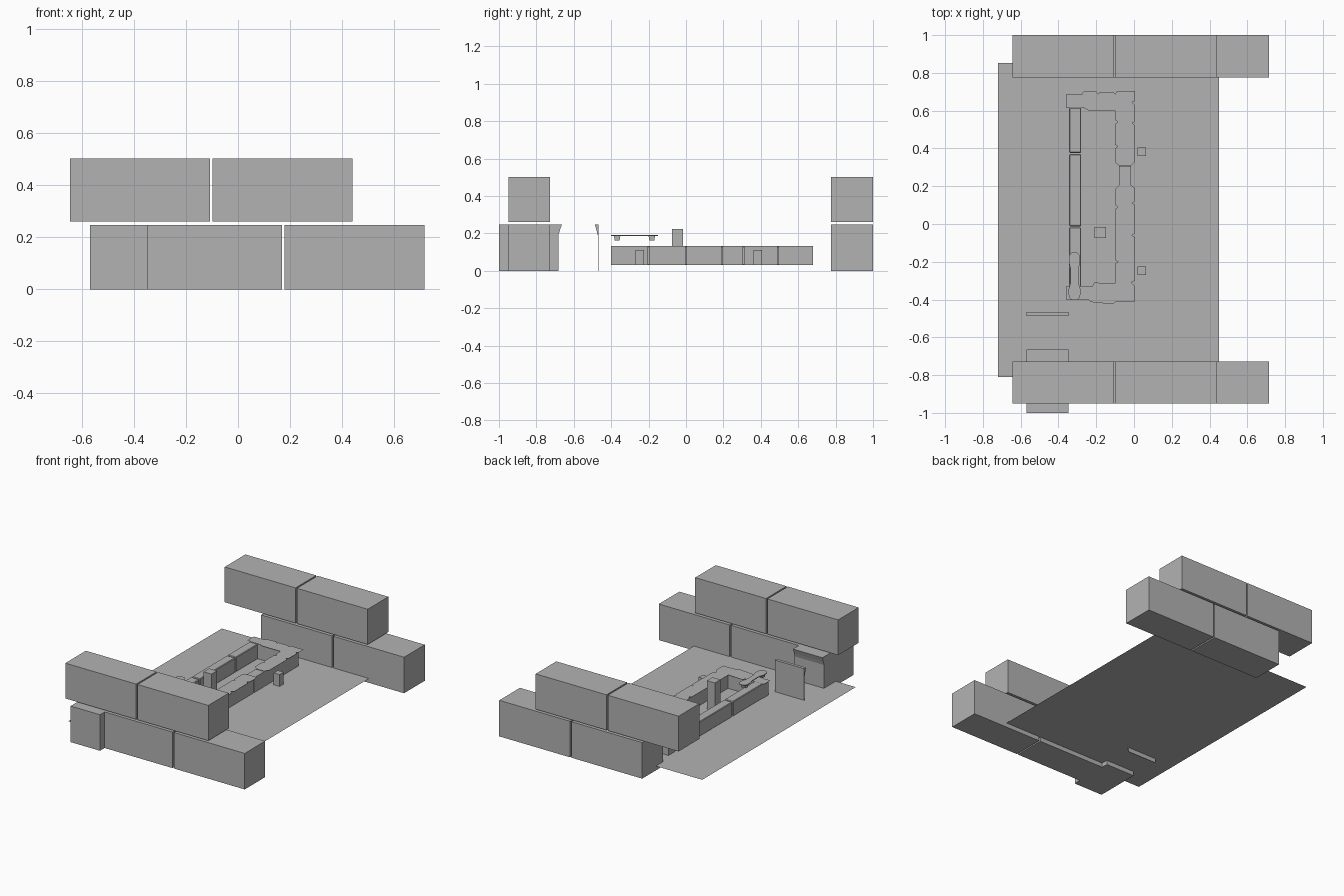
import bpy
import bmesh
import math

grey = bpy.data.materials.new("plain grey")
grey.diffuse_color = (0.45, 0.45, 0.45, 1)


def add_mesh(name, verts, faces, solid=True):
    mesh = bpy.data.meshes.new(name)
    mesh.from_pydata(verts, [], faces)
    mesh.materials.append(grey)
    if solid:
        bm = bmesh.new()
        bm.from_mesh(mesh)
        bmesh.ops.recalc_face_normals(bm, faces=bm.faces)
        bm.to_mesh(mesh)
        bm.free()
    obj = bpy.data.objects.new(name, mesh)
    bpy.context.collection.objects.link(obj)
    return obj


def prism(name, points, lo, hi, axis="z"):
    """Extrude an outline along z (points are x, y) or x (points are y, z)."""
    n = len(points)
    put = (lambda p, t: (p[0], p[1], t)) if axis == "z" else (lambda p, t: (t, p[0], p[1]))
    verts = [put(p, lo) for p in points] + [put(p, hi) for p in points]
    faces = [list(range(n))[::-1], list(range(n, 2 * n))]
    faces += [(i, (i + 1) % n, n + (i + 1) % n, n + i) for i in range(n)]
    return add_mesh(name, verts, faces)


def box(name, x0, x1, y0, y1, z0, z1):
    return prism(name, [(x0, y0), (x1, y0), (x1, y1), (x0, y1)], z0, z1)


def sheet(name, points, z):
    if sum(a[0] * b[1] - b[0] * a[1] for a, b in zip(points, points[1:] + points[:1])) < 0:
        points = points[::-1]
    return add_mesh(name, [(x, y, z) for x, y in points], [list(range(len(points)))], False)


BASE, WALL_TOP = 0.03, 0.132

# Ground sheet
sheet("ground_sheet", [(-0.72, -0.81), (0.45, -0.81), (0.45, 0.853), (-0.72, 0.853)], BASE)

# Stacked containers at both ends, upper row shifted sideways
for end, y0, y1 in (("front", -0.95, -0.728), ("back", 0.776, 1.0)):
    for level, start, z0, z1 in (("lower", -0.368, 0, 0.247), ("upper", -0.644, 0.26, 0.502)):
        for i in range(2):
            x = start + i * 0.547
            box(f"{end}_{level}_container", x, x + 0.537, y0, y1, z0, z1)

# Bunker with a flared lip, and the separate wall facing it
prism("bunker", [(-1, 0), (-0.682, 0), (-0.682, 0.19), (-0.675, 0.215),
                 (-0.664, 0.247), (-1, 0.247)], -0.569, -0.346, "x")
prism("facing_wall", [(-0.471, 0), (-0.467, 0), (-0.467, 0.247), (-0.487, 0.247),
                      (-0.478, 0.215), (-0.471, 0.19)], -0.569, -0.346, "x")

# Low walls around the ruin
for y0, y1 in ((-0.402, -0.018), (-0.012, 0.37), (0.377, 0.615)):
    wall = box("left_wall", -0.343, -0.28, y0, y1, BASE, WALL_TOP)
    bevel = wall.modifiers.new("soft_edges", "BEVEL")
    bevel.width = 0.004
    bevel.segments = 1
cuts = (-0.402, -0.2, 0, 0.192, 0.308, 0.492, 0.68)
for y0, y1 in zip(cuts, cuts[1:]):
    box("right_wall", -0.08, -0.015, y0 + 0.002, y1 - 0.002, BASE, WALL_TOP)
for y0, y1 in ((-0.402, -0.34), (0.617, 0.68)):
    box("end_wall", -0.343, -0.082, y0, y1, BASE, WALL_TOP)

# Broken slabs lying on the walls
sheet("back_slab", [
    (-0.36, 0.685), (-0.275, 0.685), (-0.27, 0.7), (-0.2, 0.703), (-0.19, 0.688),
    (-0.18, 0.7), (-0.11, 0.7), (-0.1, 0.688), (-0.09, 0.705), (0.005, 0.703),
    (0.003, 0.65), (-0.012, 0.645), (0.005, 0.63), (0.003, 0.54), (-0.01, 0.535),
    (0.005, 0.52), (0.005, 0.33), (-0.015, 0.31), (-0.08, 0.31), (-0.1, 0.325),
    (-0.1, 0.40), (-0.085, 0.41), (-0.1, 0.42), (-0.1, 0.53), (-0.085, 0.54),
    (-0.1, 0.55), (-0.1, 0.6), (-0.24, 0.6), (-0.265, 0.615), (-0.36, 0.615)], 0.136)
sheet("front_slab", [
    (-0.36, -0.33), (-0.22, -0.33), (-0.21, -0.31), (-0.1, -0.315), (-0.1, -0.21),
    (-0.085, -0.2), (-0.1, -0.19), (-0.1, 0.08), (-0.085, 0.09), (-0.1, 0.1),
    (-0.1, 0.185), (-0.08, 0.205), (-0.015, 0.205), (0.005, 0.19), (0.003, 0.12),
    (-0.01, 0.11), (0.005, 0.1), (0.005, -0.05), (-0.01, -0.06), (0.005, -0.07),
    (0.003, -0.3), (-0.015, -0.31), (0.005, -0.33), (0.005, -0.41), (-0.1, -0.413),
    (-0.11, -0.425), (-0.23, -0.413), (-0.24, -0.4), (-0.36, -0.4)], 0.136)

# Dumbbell-shaped board above the left wall, on two small feet
half = [(0.015, -0.402), (0.03, -0.385), (0.032, -0.345), (0.02, -0.31),
        (0.02, -0.24), (0.03, -0.205), (0.03, -0.17), (0.015, -0.15)]
outline = [(-0.315 + x, y) for x, y in half] + [(-0.315 - x, y) for x, y in half[::-1]]
prism("board", outline, 0.186, 0.191)
for y in (-0.368, -0.183):
    prism("board_foot", [(y - 0.017, 0.186), (y - 0.013, 0.162), (y + 0.013, 0.162),
                         (y + 0.017, 0.186)], -0.332, -0.298, "x")

# Posts
box("tall_post", -0.208, -0.148, -0.075, -0.015, BASE, 0.225)
for y in (-0.247, 0.383):
    box("short_post", 0.018, 0.063, y - 0.022, y + 0.022, BASE, 0.112)
